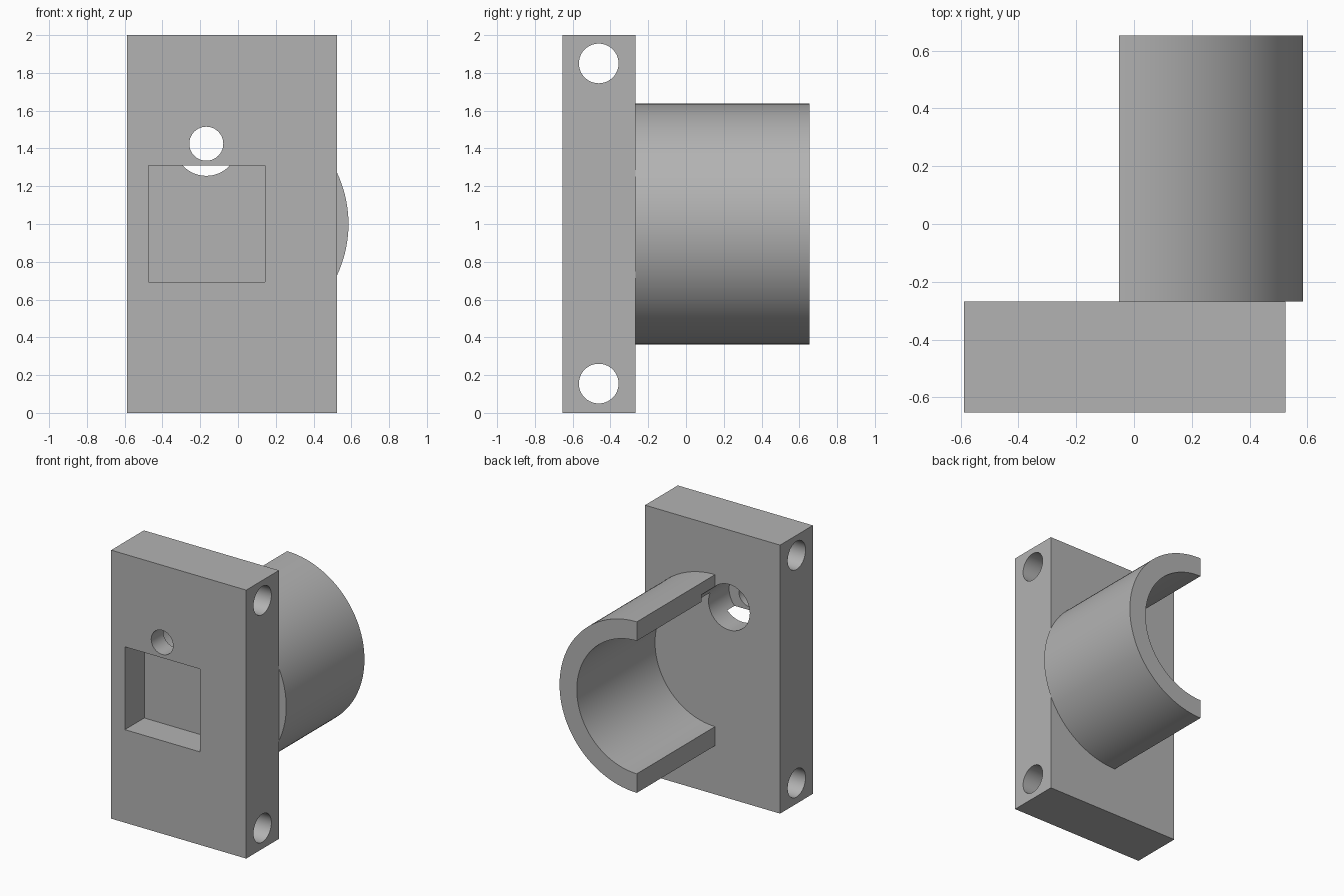
import bpy, bmesh, math
from mathutils import Matrix

cube = bpy.data.objects.get("Cube")
if cube:
    bpy.data.objects.remove(cube, do_unlink=True)

grey = bpy.data.materials.new("plain grey")
grey.use_nodes = True
grey.diffuse_color = (0.45, 0.45, 0.45, 1)
grey.node_tree.nodes["Principled BSDF"].inputs["Base Color"].default_value = grey.diffuse_color


def finish(name, bm):
    bmesh.ops.recalc_face_normals(bm, faces=bm.faces)
    mesh = bpy.data.meshes.new(name)
    bm.to_mesh(mesh)
    bm.free()
    mesh.materials.append(grey)
    ob = bpy.data.objects.new(name, mesh)
    bpy.context.collection.objects.link(ob)
    return ob


def box(name, lo, hi):
    bm = bmesh.new()
    bmesh.ops.create_cube(bm, size=1)
    for v in bm.verts:
        v.co = [l + (c + 0.5) * (h - l) for c, l, h in zip(v.co, lo, hi)]
    return finish(name, bm)


def rod(name, axis, centre, radius, length):
    bm = bmesh.new()
    turn = Matrix.Rotation(math.pi / 2, 4, "Y" if axis == "X" else "X")
    bmesh.ops.create_cone(bm, cap_ends=True, segments=64, radius1=radius, radius2=radius,
                          depth=length, matrix=Matrix.Translation(centre) @ turn)
    return finish(name, bm)


def cut(target, cutters):
    for c in cutters:
        c.hide_render = True
        mod = target.modifiers.new(c.name, "BOOLEAN")
        mod.operation, mod.solver, mod.object = "DIFFERENCE", "EXACT", c
    bpy.context.view_layer.objects.active = target
    for c in cutters:
        bpy.ops.object.modifier_apply(modifier=c.name)


FRONT, BACK, END = -0.653, -0.268, 0.653

# Mounting plate
plate = box("mounting_plate", (-0.588, FRONT, 0), (0.525, BACK, 2))

# Half-round sleeve, open towards -x
bm = bmesh.new()
steps = 64
angles = [math.pi * (i / steps - 0.5) for i in range(steps + 1)]
ring = [(0.637, a) for a in angles] + [(0.495, a) for a in reversed(angles)]
verts = [bm.verts.new((-0.052 + r * math.cos(a), BACK, 1 + r * math.sin(a))) for r, a in ring]
face = bm.faces.new(verts)
grown = bmesh.ops.extrude_face_region(bm, geom=[face])["geom"]
bmesh.ops.translate(bm, vec=(0, END - BACK, 0),
                    verts=[g for g in grown if isinstance(g, bmesh.types.BMVert)])
sleeve = finish("half_round_sleeve", bm)

# Pocket, stepped hole and cross holes
pocket = box("pocket_cutter", (-0.475, FRONT - 0.1, 0.693), (0.142, -0.425, 1.31))
small = rod("small_hole_cutter", "Y", (-0.168, -0.5, 1.425), 0.09, 0.6)
bore = rod("counterbore_cutter", "Y", (-0.168, -0.31, 1.425), 0.17, 0.4)
cross = [rod("cross_hole_cutter_" + n, "X", (0, -0.462, z), 0.105, 3)
         for n, z in (("lower", 0.155), ("upper", 1.85))]
cut(plate, [pocket, small, bore] + cross)
cut(sleeve, [bore])

for c in [pocket, small, bore] + cross:
    bpy.data.objects.remove(c, do_unlink=True)

# Smooth round walls, crisp edges
for ob in (plate, sleeve):
    bpy.ops.object.select_all(action="DESELECT")
    ob.select_set(True)
    bpy.context.view_layer.objects.active = ob
    bpy.ops.object.shade_smooth_by_angle(angle=math.radians(30))
